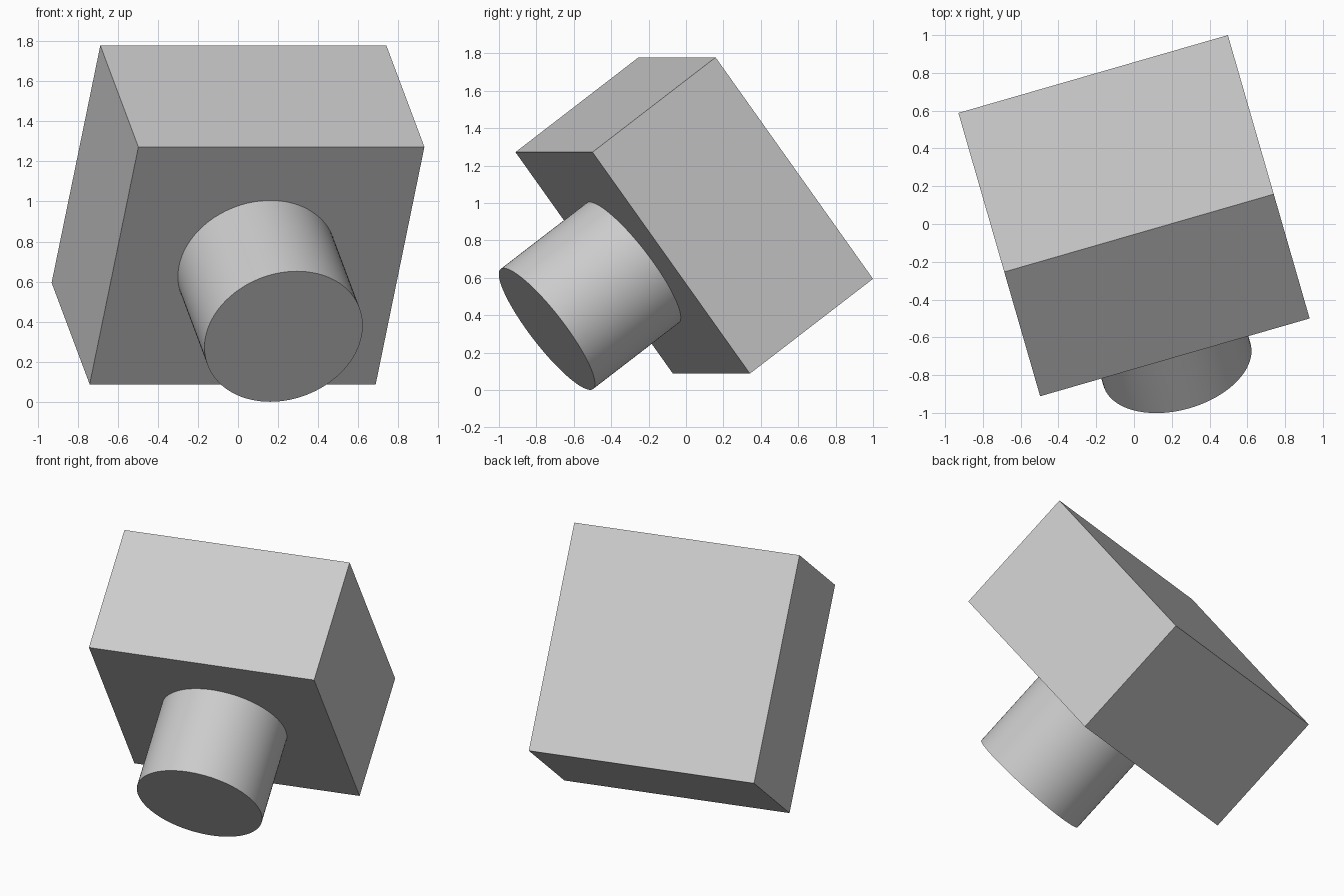
import bpy
from math import radians
from mathutils import Matrix, Vector, Euler

cube = bpy.data.objects.get("Cube")
if cube:
    bpy.data.objects.remove(cube, do_unlink=True)

# Single grey material
grey = bpy.data.materials.new("light_grey")
grey.use_nodes = True
colour = (0.6, 0.6, 0.6, 1)
grey.diffuse_color = colour
grey.node_tree.nodes["Principled BSDF"].inputs["Base Color"].default_value = colour

# Shared tilt of the whole body, its local -y being the barrel direction
WIDTH, DEPTH, HEIGHT = 1.485, 0.852, 1.473
RADIUS, LENGTH, SINK = 0.405, 0.594, 0.01
tilt = (Matrix.Translation((0, 0.044, 0.933))
        @ Euler((radians(36.5), 0, radians(16.1))).to_matrix().to_4x4())


def place(name, local):
    obj = bpy.context.object
    obj.name = obj.data.name = name
    obj.matrix_world = tilt @ local
    obj.data.materials.append(grey)
    return obj


# Box body
bpy.ops.mesh.primitive_cube_add(size=1)
place("box_body", Matrix.Diagonal((WIDTH, DEPTH, HEIGHT, 1)))

# Round barrel on the centre of the front face
bpy.ops.mesh.primitive_cylinder_add(vertices=96, radius=RADIUS, depth=LENGTH + SINK)
middle = Vector((0, -DEPTH / 2 - (LENGTH - SINK) / 2, 0))
place("round_barrel", Matrix.Translation(middle) @ Matrix.Rotation(radians(90), 4, 'X'))
bpy.ops.object.shade_smooth_by_angle(angle=radians(30))
